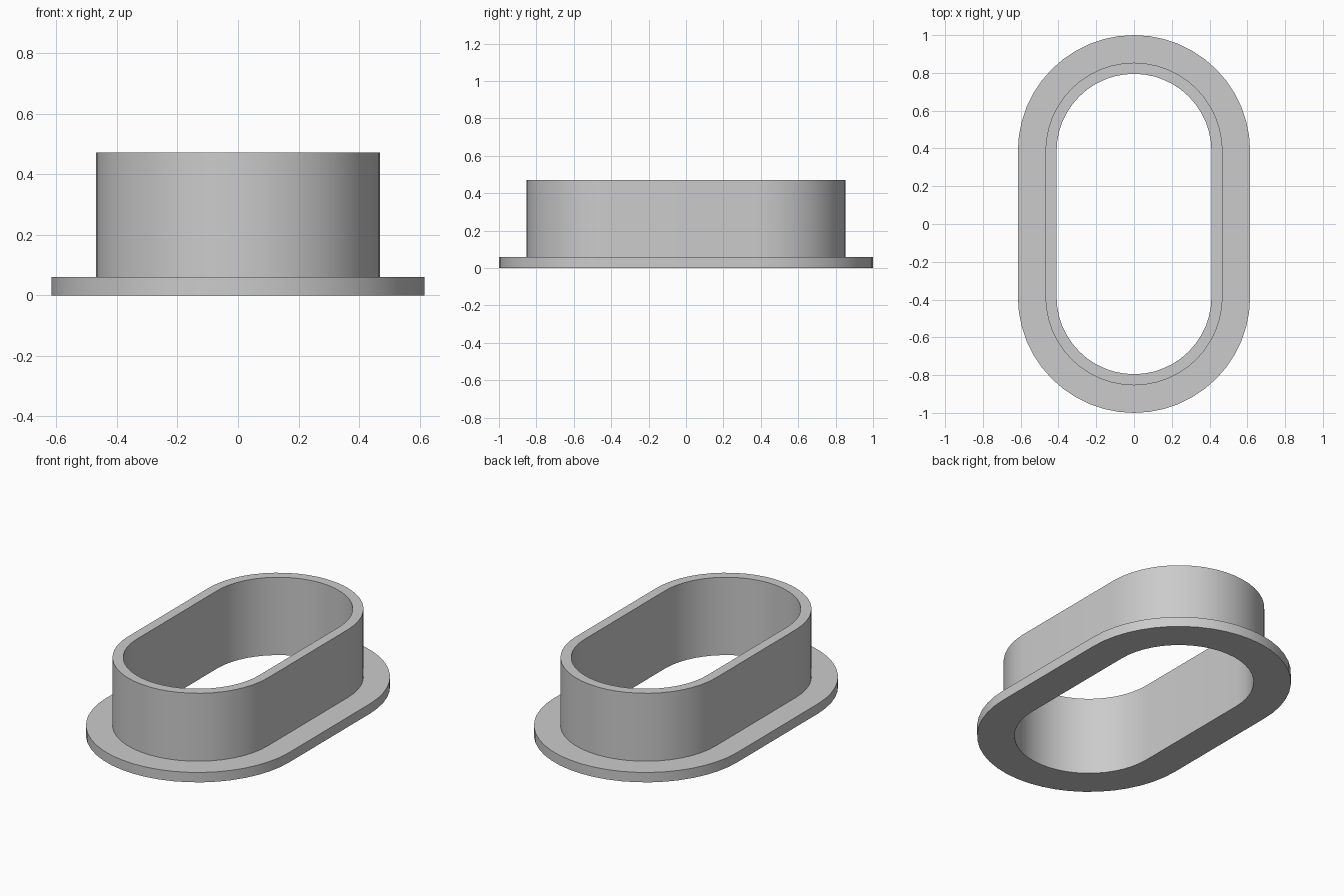
import bpy
import bmesh
from math import cos, sin, pi

cube = bpy.data.objects.get("Cube")
if cube:
    bpy.data.objects.remove(cube, do_unlink=True)

STRAIGHT = 0.385   # half length of the straight sides
SEGMENTS = 24      # steps in each rounded end

grey = bpy.data.materials.new("light grey")
grey.use_nodes = True
colour = (0.6, 0.6, 0.6, 1)
grey.diffuse_color = colour
grey.node_tree.nodes["Principled BSDF"].inputs["Base Color"].default_value = colour


def slot_loop(bm, radius, z):
    """Ring of vertices around a slot with rounded ends at +y and -y."""
    ring = []
    for start, y in ((0, STRAIGHT), (pi, -STRAIGHT)):
        for i in range(SEGMENTS + 1):
            a = start + pi * i / SEGMENTS
            ring.append(bm.verts.new((radius * cos(a), y + radius * sin(a), z)))
    return ring


# Cross-section of the flanged sleeve as (radius, height), closed on itself
profile = [(0.41, 0), (0.615, 0), (0.615, 0.06), (0.469, 0.06),
           (0.469, 0.472), (0.41, 0.472)]

bm = bmesh.new()
loops = [slot_loop(bm, r, z) for r, z in profile]
for lower, upper in zip(loops, loops[1:] + loops[:1]):
    n = len(lower)
    for i in range(n):
        j = (i + 1) % n
        bm.faces.new((lower[i], lower[j], upper[j], upper[i]))
bmesh.ops.recalc_face_normals(bm, faces=bm.faces)

mesh = bpy.data.meshes.new("flanged_sleeve")
bm.to_mesh(mesh)
bm.free()
mesh.materials.append(grey)
sleeve = bpy.data.objects.new("flanged_sleeve", mesh)
bpy.context.collection.objects.link(sleeve)

# Smooth round ends with crisp rims
bpy.ops.object.select_all(action='DESELECT')
sleeve.select_set(True)
bpy.context.view_layer.objects.active = sleeve
bpy.ops.object.shade_smooth_by_angle(angle=pi / 6)
